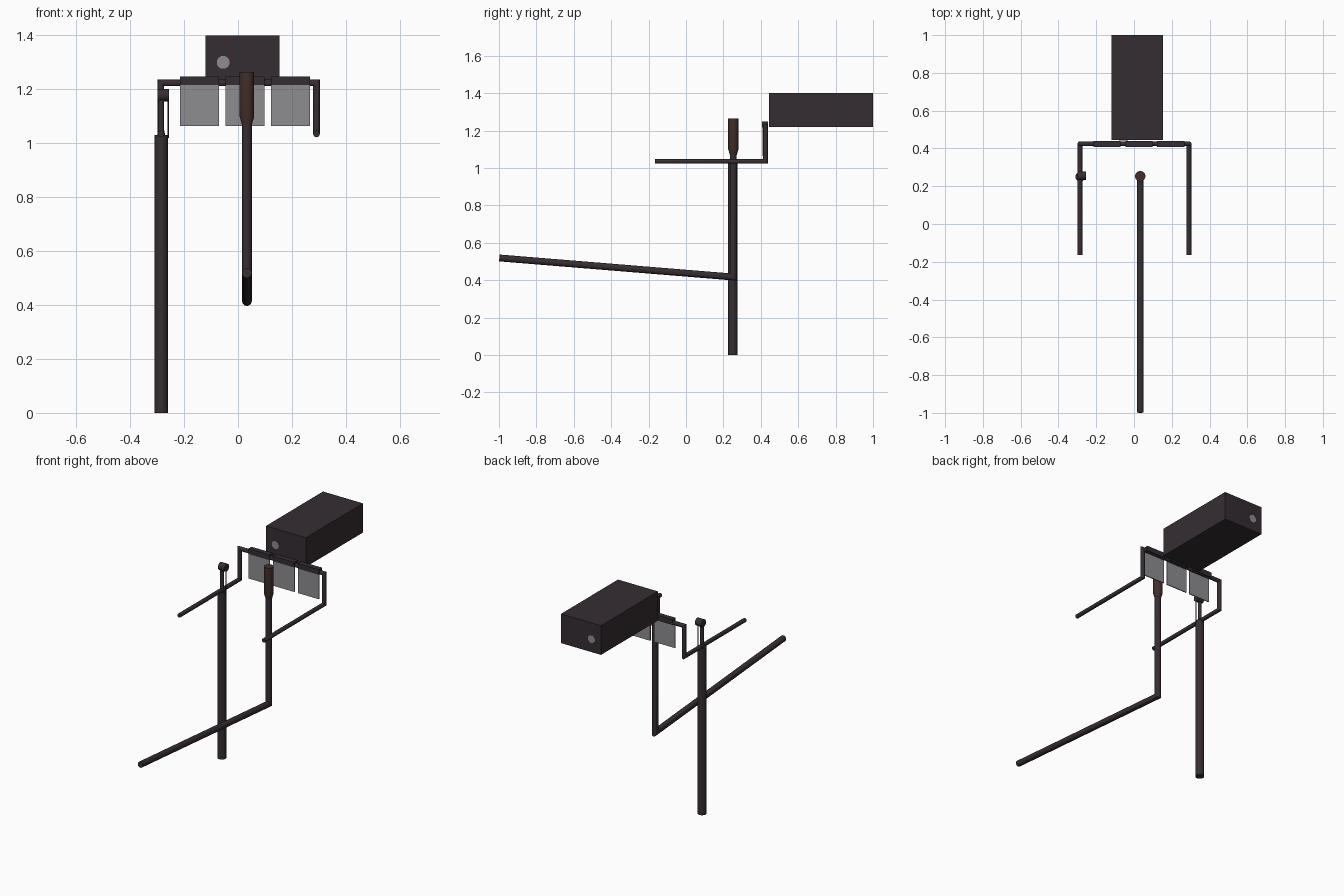
import bpy, bmesh, math
from mathutils import Vector

if "Cube" in bpy.data.objects:
    bpy.data.objects.remove(bpy.data.objects["Cube"])


def material(name, rgb):
    m = bpy.data.materials.new(name)
    m.diffuse_color = (*rgb, 1)
    m.use_nodes = True
    m.node_tree.nodes["Principled BSDF"].inputs["Base Color"].default_value = m.diffuse_color
    return m


DARK = material("dark plum grey", (0.036, 0.026, 0.033))
BROWN = material("dark brown", (0.055, 0.028, 0.024))
GREY = material("light grey", (0.27, 0.265, 0.28))


def finish(name, bm, mat, smooth=True):
    bmesh.ops.recalc_face_normals(bm, faces=bm.faces)
    me = bpy.data.meshes.new(name)
    bm.to_mesh(me)
    bm.free()
    me.materials.append(mat)
    ob = bpy.data.objects.new(name, me)
    bpy.context.collection.objects.link(ob)
    if smooth:
        bpy.ops.object.select_all(action='DESELECT')
        bpy.context.view_layer.objects.active = ob
        ob.select_set(True)
        bpy.ops.object.shade_smooth_by_angle(angle=math.radians(35))
    return ob


def box(name, lo, hi, mat):
    bm = bmesh.new()
    bmesh.ops.create_cube(bm, size=1)
    lo, hi = Vector(lo), Vector(hi)
    for v in bm.verts:
        v.co = (lo + hi) / 2 + v.co * (hi - lo)
    return finish(name, bm, mat, False)


def tube(name, path, radii, mat, sides=20):
    """Capped tube through points, with mitred corners; one radius or one per point."""
    pts = [Vector(p) for p in path]
    if not isinstance(radii, (list, tuple)):
        radii = [radii] * len(pts)
    bm = bmesh.new()
    d = (pts[1] - pts[0]).normalized()
    u = d.orthogonal().normalized()
    w = d.cross(u)
    ring = []
    for k in range(sides):
        a = 2 * math.pi * k / sides
        ring.append(pts[0] + (u * math.cos(a) + w * math.sin(a)) * radii[0])
    verts = [bm.verts.new(c) for c in ring]
    bm.faces.new(verts)
    for i in range(1, len(pts)):
        d = (pts[i] - pts[i - 1]).normalized()
        n = d if i == len(pts) - 1 else (d + (pts[i + 1] - pts[i]).normalized()).normalized()
        s = radii[i] / radii[i - 1]
        new = []
        for c in ring:
            # carry the ring along the segment onto the mitre plane
            off = c - pts[i - 1]
            off = (off - d * off.dot(d)) * s
            p = pts[i] + off
            new.append(p - d * ((p - pts[i]).dot(n) / d.dot(n)))
        nv = [bm.verts.new(c) for c in new]
        for k in range(sides):
            j = (k + 1) % sides
            bm.faces.new((verts[k], verts[j], nv[j], nv[k]))
        ring, verts = new, nv
    bm.faces.new(verts)
    return finish(name, bm, mat)


# Large box at the back with a round spot on each end
box("rear_box", (-0.12, 0.445, 1.22), (0.153, 1.0, 1.40), DARK)
for name, y in (("front_spot", 0.444), ("back_spot", 0.9985)):
    tube(name, [(-0.055, y - 0.001, 1.30), (-0.055, y + 0.002, 1.30)], 0.024, GREY)

# Bent rail: two forward arms, two uprights and a crossbar
X0, Y1 = 0.289, 0.425
tube("bent_rail", [(-X0 + 0.003, -0.165, 1.035), (-X0 + 0.003, Y1, 1.035),
                   (-X0 + 0.003, Y1, 1.224), (X0 + 0.002, Y1, 1.224),
                   (X0 + 0.002, Y1, 1.035), (X0 + 0.002, -0.165, 1.035)], 0.0125, DARK)

# Three hanging panels with clips over the crossbar
for i in range(3):
    x = -0.143 + i * 0.169
    box("panel_%d" % (i + 1), (x - 0.072, 0.409, 1.064), (x + 0.072, 0.415, 1.225), GREY)
    box("panel_clip_%d" % (i + 1), (x - 0.072, 0.407, 1.216), (x + 0.072, 0.439, 1.248), DARK)

# Side post with thin neck and knob
PX, PY = -0.285, 0.25
tube("side_post", [(PX, PY, 0), (PX, PY, 1.03)], 0.0255, DARK)
tube("post_neck", [(PX, PY, 1.03), (PX, PY, 1.05), (PX, PY, 1.18)], [0.015, 0.011, 0.0105], DARK)
tube("post_knob", [(PX - 0.014, PY + 0.005, 1.178), (PX + 0.03, PY + 0.005, 1.178)], 0.023, DARK)
tube("post_wire", [(PX + 0.027, PY, 1.02), (PX + 0.027, PY, 1.18)], 0.003, DARK, 8)

# Central column with brown grip and long forward boom
CX, CY = 0.033, 0.253
tube("column_and_boom", [(CX, CY, 1.08), (CX, CY, 0.417), (CX, -0.998, 0.519)], 0.0185, DARK)
tube("column_grip", [(CX, CY, 1.07), (CX, CY, 1.10), (CX, CY, 1.265)],
     [0.019, 0.0275, 0.0275], BROWN)
